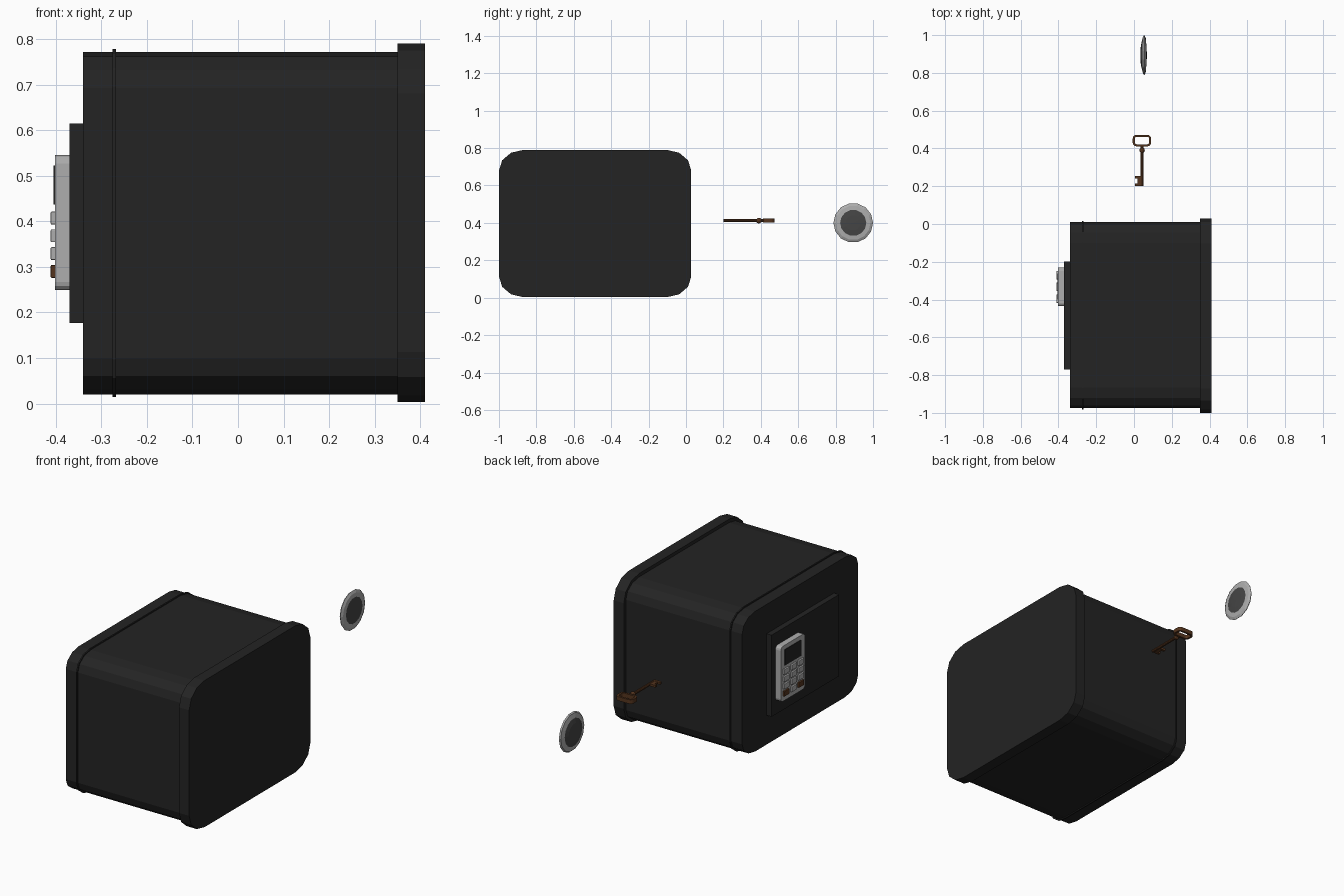
import bpy, bmesh, math
from mathutils import Matrix, Vector

cube = bpy.data.objects.get("Cube")
if cube:
    bpy.data.objects.remove(cube, do_unlink=True)


def material(name, colour):
    m = bpy.data.materials.new(name)
    m.use_nodes = True
    m.diffuse_color = (*colour, 1)
    m.node_tree.nodes["Principled BSDF"].inputs["Base Color"].default_value = (*colour, 1)
    return m


BLACK = material("black_steel", (0.017, 0.017, 0.017))
SILVER = material("silver", (0.42, 0.42, 0.42))
BROWN = material("bronze_brown", (0.09, 0.035, 0.013))
GREY = material("dark_grey", (0.06, 0.06, 0.06))


def finish(name, bm, *mats):
    bmesh.ops.recalc_face_normals(bm, faces=bm.faces)
    mesh = bpy.data.meshes.new(name)
    bm.to_mesh(mesh)
    bm.free()
    for m in mats:
        mesh.materials.append(m)
    obj = bpy.data.objects.new(name, mesh)
    bpy.context.collection.objects.link(obj)
    return obj


def rounded(y0, y1, z0, z1, ry, rz, steps=3):
    """Rounded rectangle outline in two axes."""
    pts = []
    corners = [(y1 - ry, z1 - rz), (y0 + ry, z1 - rz), (y0 + ry, z0 + rz), (y1 - ry, z0 + rz)]
    for q, (cy, cz) in enumerate(corners):
        for i in range(steps + 1):
            a = math.pi / 2 * (q + i / steps)
            pts.append((cy + ry * math.cos(a), cz + rz * math.sin(a)))
    return pts


def prism(name, x0, x1, outline, mat):
    """Extrude a (y, z) outline along x."""
    bm = bmesh.new()
    face = bm.faces.new([bm.verts.new((x0, y, z)) for y, z in outline])
    out = bmesh.ops.extrude_face_region(bm, geom=[face])
    moved = [v for v in out["geom"] if isinstance(v, bmesh.types.BMVert)]
    bmesh.ops.translate(bm, verts=moved, vec=(x1 - x0, 0, 0))
    return finish(name, bm, mat)


def box(name, x0, x1, y0, y1, z0, z1, mat, bevel=0):
    obj = prism(name, x0, x1, [(y0, z0), (y1, z0), (y1, z1), (y0, z1)], mat)
    if bevel:
        mod = obj.modifiers.new("soft_edges", "BEVEL")
        mod.width, mod.segments = bevel, 2
    return obj


# Safe casing, raised seam and wide end plate
prism("safe_body", -0.34, 0.36, rounded(-0.975, 0.01, 0.02, 0.772, 0.11, 0.08), BLACK)
prism("body_seam", -0.275, -0.268, rounded(-0.981, 0.016, 0.014, 0.778, 0.113, 0.083), BLACK)
prism("end_plate", 0.35, 0.41, rounded(-1.0, 0.028, 0.003, 0.79, 0.13, 0.11), BLACK)

# Control panel with keypad and display
box("control_panel", -0.37, -0.335, -0.77, -0.198, 0.177, 0.615, BLACK)
prism("keypad", -0.402, -0.365, rounded(-0.435, -0.23, 0.249, 0.545, 0.018, 0.018), SILVER)
box("display", -0.405, -0.400, -0.40, -0.262, 0.437, 0.522, BLACK)

# Buttons: the outer two of the bottom row are brown
for row in range(4):
    for col in range(3):
        y = -0.395 + col * 0.062
        z = 0.29 + row * 0.039
        mat = BROWN if row == 0 and col != 1 else SILVER
        box(f"button_{row + 1}_{col + 1}", -0.411, -0.40, y - 0.022, y + 0.022,
            z - 0.014, z + 0.014, mat, 0.002)

# Key shaft and collar
bm = bmesh.new()
turn = Matrix.Rotation(math.pi / 2, 4, "X")
bmesh.ops.create_cone(bm, cap_ends=True, segments=10, radius1=0.008, radius2=0.008, depth=0.218,
                      matrix=Matrix.Translation((0.043, 0.309, 0.412)) @ turn)
bmesh.ops.create_uvsphere(bm, u_segments=10, v_segments=6, radius=0.015,
                          matrix=Matrix.Translation((0.043, 0.39, 0.412)) @ turn)
finish("key_shaft", bm, BROWN)

# Key bit: a web with two prongs
box("key_bit_web", 0.018, 0.04, 0.208, 0.25, 0.407, 0.417, BROWN)
for i, y in enumerate((0.2, 0.24)):
    box(f"key_prong_{i + 1}", 0.004, 0.04, y, y + 0.014, 0.406, 0.418, BROWN)

# Key bow: rounded rectangular ring
bm = bmesh.new()
rings = []
for inset in (0, 0.011):
    outline = rounded(-0.007 + inset, 0.091 - inset, 0.411 + inset, 0.472 - inset,
                      0.02 - inset, 0.02 - inset)
    for z in (0.401, 0.423):
        rings.append([bm.verts.new((x, y, z)) for x, y in outline])
order = [rings[0], rings[1], rings[3], rings[2]]
for a, b in zip(order, order[1:] + order[:1]):
    for i in range(len(a)):
        j = (i + 1) % len(a)
        bm.faces.new((a[i], a[j], b[j], b[i]))
finish("key_bow", bm, BROWN)


# Round knob: silver rim around dark domed centres
profile = [(0.039, 0.0), (0.041, 0.05), (0.047, 0.075), (0.053, 0.1), (0.06, 0.106),
           (0.067, 0.092), (0.069, 0.07), (0.072, 0.04), (0.073, 0.0)]
bm = bmesh.new()
verts = [bm.verts.new((x, r, 0)) for x, r in profile]
edges = [bm.edges.new(pair) for pair in zip(verts, verts[1:])]
bmesh.ops.spin(bm, geom=verts + edges, cent=(0, 0, 0), axis=(1, 0, 0),
               angle=math.tau, steps=14, use_duplicate=False)
bmesh.ops.remove_doubles(bm, verts=bm.verts, dist=0.0005)
for f in bm.faces:
    reach = max(Vector((v.co.y, v.co.z)).length for v in f.verts)
    f.material_index = 1 if reach < 0.077 else 0
bmesh.ops.translate(bm, verts=bm.verts, vec=(-0.005, 0.894, 0.4))
finish("round_knob", bm, SILVER, GREY)
